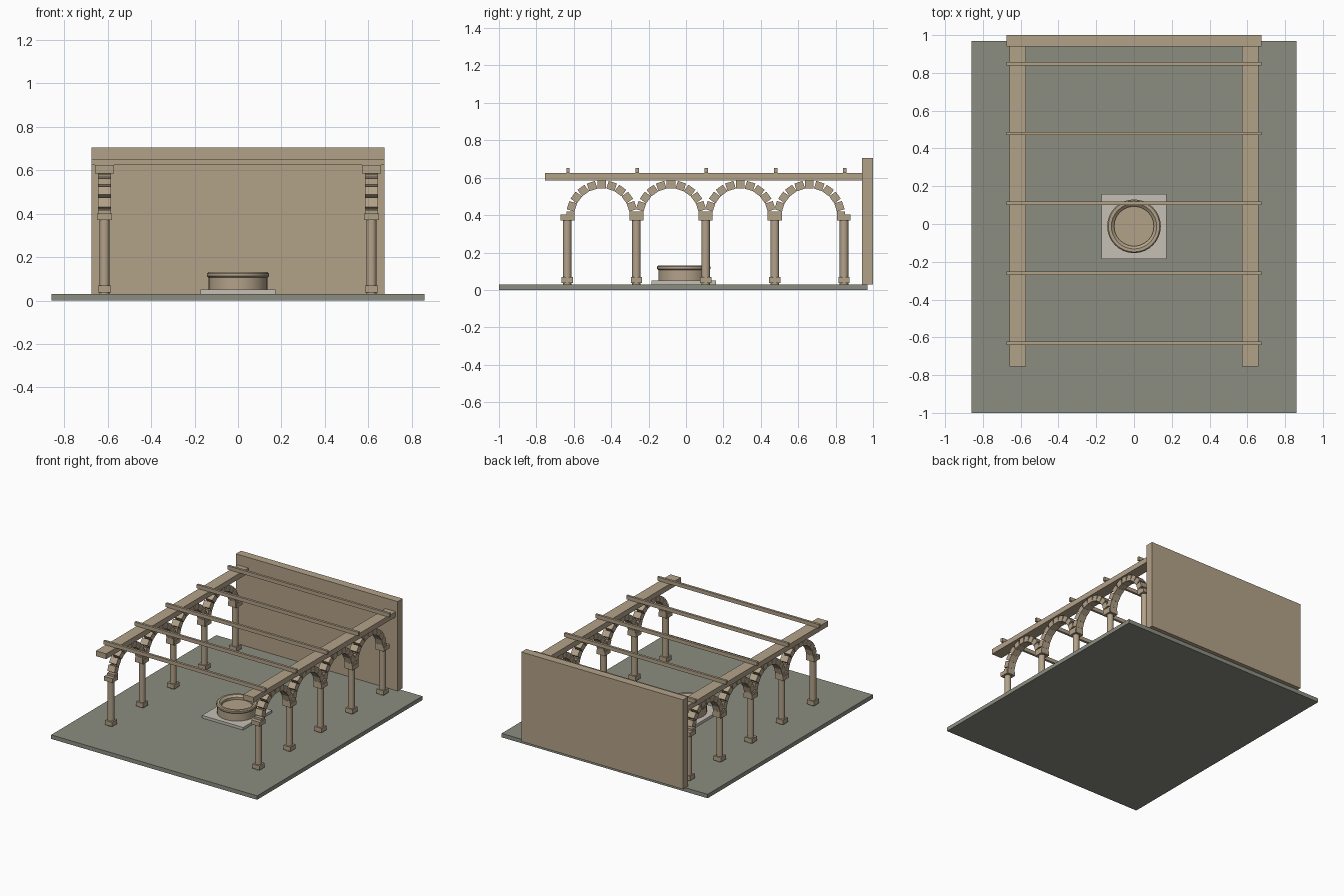
import bpy, bmesh
from math import sin, cos, pi, radians
from mathutils import Matrix, Vector

if "Cube" in bpy.data.objects:
    bpy.data.objects.remove(bpy.data.objects["Cube"])


def material(name, rgb):
    m = bpy.data.materials.new(name)
    m.diffuse_color = (*rgb, 1)
    m.use_nodes = True
    m.node_tree.nodes["Principled BSDF"].inputs["Base Color"].default_value = m.diffuse_color
    return m


STONE = material("tan_stone", (0.45, 0.36, 0.25))
PAVING = material("grey_paving", (0.26, 0.27, 0.22))
PALE = material("pale_stone", (0.56, 0.53, 0.46))


def finish(name, bm, mat):
    bmesh.ops.recalc_face_normals(bm, faces=bm.faces)
    me = bpy.data.meshes.new(name)
    bm.to_mesh(me)
    bm.free()
    me.materials.append(mat)
    ob = bpy.data.objects.new(name, me)
    bpy.context.collection.objects.link(ob)
    return ob


def smooth(ob):
    bpy.ops.object.select_all(action='DESELECT')
    ob.select_set(True)
    bpy.context.view_layer.objects.active = ob
    bpy.ops.object.shade_smooth_by_angle(angle=radians(30))


def add_box(bm, centre, size, rot=Matrix()):
    m = Matrix.Translation(centre) @ rot @ Matrix.Diagonal((*size, 1))
    bmesh.ops.create_cube(bm, size=1, matrix=m)


def box(name, x, y, z, mat=STONE):
    """Box from (min, max) ranges."""
    bm = bmesh.new()
    r = (x, y, z)
    add_box(bm, [(a + b) / 2 for a, b in r], [b - a for a, b in r])
    return finish(name, bm, mat)


# Ground and back wall
box("ground", (-0.86, 0.86), (-1.0, 0.97), (0, 0.03), PAVING)
box("back_wall", (-0.675, 0.675), (0.94, 1.0), (0.03, 0.705))

# Arcades on both sides
COLUMN_X = 0.615
COLUMN_Y = [-0.635 + 0.37 * i for i in range(5)]
SPRING_Z, R_IN, R_OUT = 0.395, 0.147, 0.19

for side, s in (("left", -1), ("right", 1)):
    cx = s * COLUMN_X
    box(f"{side}_beam", (cx - 0.043, cx + 0.043), (-0.755, 0.945), (0.585, 0.625))

    for i, y in enumerate(COLUMN_Y):
        # Column: plinth, round shaft, capital
        for part, h, z in (("base", 0.03, (0.037, 0.07)), ("capital", 0.035, (0.37, 0.402))):
            box(f"{side}_column_{part}_{i}", (cx - h, cx + h), (y - h, y + h), z)
        bm = bmesh.new()
        bmesh.ops.create_cone(bm, cap_ends=True, segments=20, radius1=0.023, radius2=0.023,
                              depth=0.35, matrix=Matrix.Translation((cx, y, 0.205)))
        smooth(finish(f"{side}_column_shaft_{i}", bm, STONE))

    # Arches of separate rectangular stones
    for i in range(4):
        bm = bmesh.new()
        cy = COLUMN_Y[i] + 0.185
        r = (R_IN + R_OUT) / 2
        for k in range(11):
            a = k * pi / 10
            add_box(bm, (cx, cy + r * cos(a), SPRING_Z + r * sin(a)),
                    (0.06, R_OUT - R_IN, 0.046), Matrix.Rotation(a, 4, 'X'))
        finish(f"{side}_arch_{i}", bm, STONE)

# Cross rafters
for i, y in enumerate(COLUMN_Y):
    yc = y + 0.004
    box(f"rafter_{i}", (-0.675, 0.675), (yc - 0.009, yc + 0.009), (0.625, 0.653))

# Fountain: square slab and lathed basin
box("fountain_slab", (-0.172, 0.172), (-0.184, 0.16), (0.03, 0.05), PALE)
PROFILE = [(0, 0.048), (0.136, 0.048), (0.136, 0.106), (0.142, 0.112), (0.142, 0.124),
           (0.136, 0.131), (0.12, 0.131), (0.113, 0.124), (0.105, 0.118), (0.105, 0.1), (0, 0.1)]
bm = bmesh.new()
verts = [bm.verts.new((r, 0, z)) for r, z in PROFILE]
edges = [bm.edges.new(p) for p in zip(verts, verts[1:])]
bmesh.ops.spin(bm, geom=verts + edges, cent=(0, 0, 0), axis=(0, 0, 1),
               angle=2 * pi, steps=32, use_merge=True)
bmesh.ops.remove_doubles(bm, verts=bm.verts, dist=0.0001)
bmesh.ops.translate(bm, verts=bm.verts, vec=Vector((0, -0.012, 0)))
smooth(finish("fountain_basin", bm, STONE))
